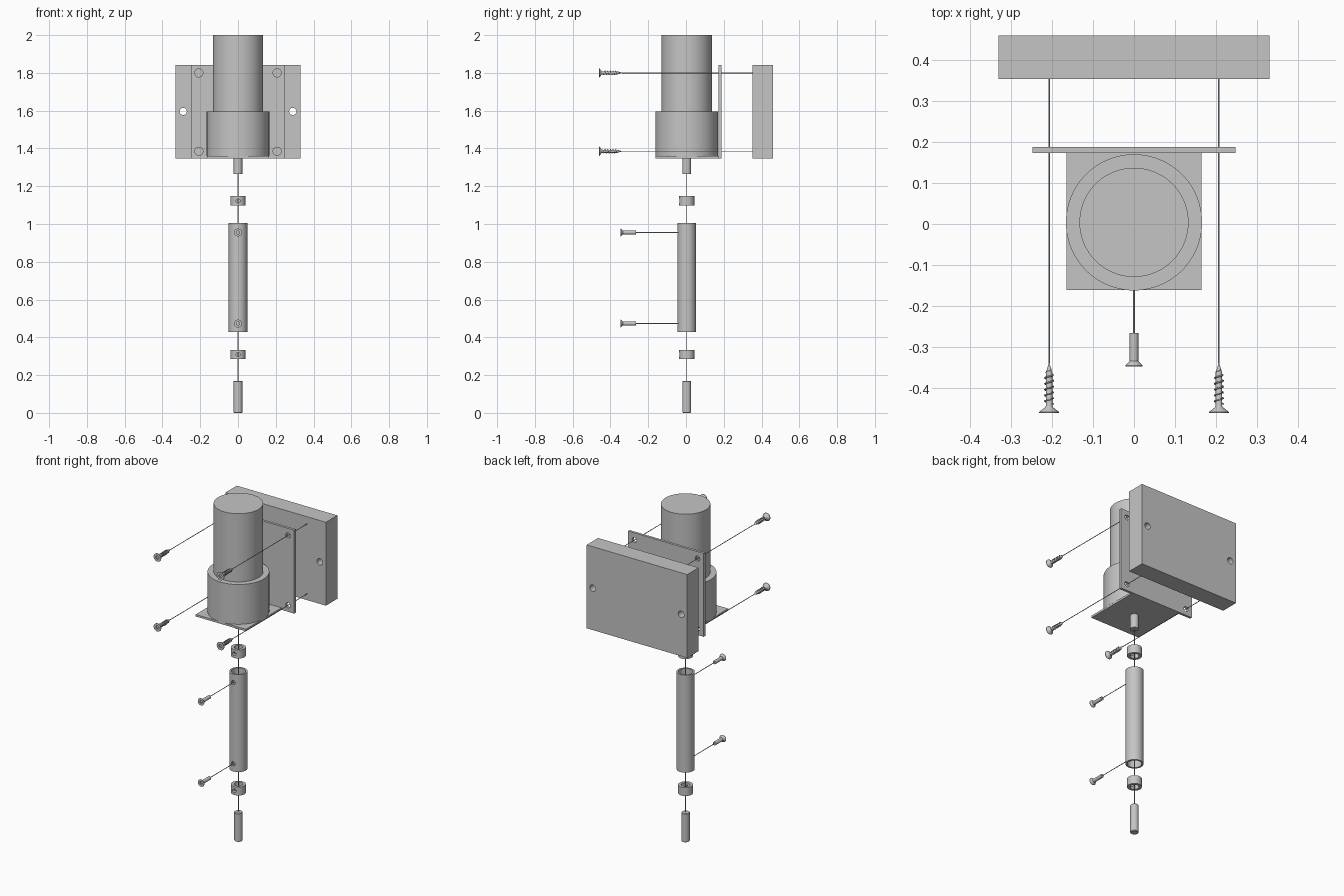
import bpy, bmesh, math
from mathutils import Matrix, Vector

if "Cube" in bpy.data.objects:
    bpy.data.objects.remove(bpy.data.objects["Cube"])

# One plain grey for every part
GREY = bpy.data.materials.new("plain grey")
GREY.use_nodes = True
GREY.diffuse_color = (0.56, 0.56, 0.56, 1)
GREY.node_tree.nodes["Principled BSDF"].inputs["Base Color"].default_value = GREY.diffuse_color

AXIS_Y = 0.004                              # shared axis of motor, tube and rods
TO_BACK = Matrix.Rotation(-math.pi / 2, 4, "X")  # turns +z into +y


def finish(name, bm, place):
    bmesh.ops.recalc_face_normals(bm, faces=bm.faces)
    mesh = bpy.data.meshes.new(name)
    bm.to_mesh(mesh)
    bm.free()
    mesh.transform(place)
    mesh.materials.append(GREY)
    ob = bpy.data.objects.new(name, mesh)
    bpy.context.collection.objects.link(ob)
    return ob


def box(name, low, high):
    bm = bmesh.new()
    bmesh.ops.create_cube(bm, size=1)
    low, high = Vector(low), Vector(high)
    place = Matrix.Translation((low + high) / 2) @ Matrix.Diagonal((*(high - low), 1))
    return finish(name, bm, place)


def lathe(name, profile, place, sides=48, closed=False):
    """Revolve (radius, height) points about z."""
    bm = bmesh.new()
    vs = [bm.verts.new((r, 0, z)) for r, z in profile]
    pairs = list(zip(vs, vs[1:])) + ([(vs[-1], vs[0])] if closed else [])
    edges = [bm.edges.new(p) for p in pairs]
    bmesh.ops.spin(bm, geom=vs + edges, cent=(0, 0, 0), axis=(0, 0, 1),
                   angle=math.tau, steps=sides, use_duplicate=False)
    bmesh.ops.remove_doubles(bm, verts=bm.verts, dist=0.00005)
    return finish(name, bm, place)


def rod(name, radius, length, place, sides=48):
    return lathe(name, [(0, 0), (radius, 0), (radius, length), (0, length)], place, sides)


def at(z):
    return Matrix.Translation((0, AXIS_Y, z))


def facing_back(x, y, z):
    return Matrix.Translation((x, y, z)) @ TO_BACK


def drill(target, radius, length, place, sides=24):
    cutter = rod("hole_cutter", radius, length, place, sides)
    cutter.hide_render = True
    mod = target.modifiers.new("hole", "BOOLEAN")
    mod.operation, mod.solver, mod.object = "DIFFERENCE", "EXACT", cutter
    bpy.context.view_layer.objects.active = target
    bpy.ops.object.modifier_apply(modifier=mod.name)
    bpy.data.objects.remove(cutter)


def smooth(ob):
    bpy.ops.object.select_all(action="DESELECT")
    ob.select_set(True)
    bpy.context.view_layer.objects.active = ob
    bpy.ops.object.shade_smooth_by_angle(angle=math.radians(35))


# Mounting board and bracket
SCREW_X, SCREW_Z = 0.207, (1.385, 1.8)
board = box("mounting_board", (-0.33, 0.353, 1.347), (0.33, 0.46, 1.842))
bracket = box("bracket_back_plate", (-0.248, 0.173, 1.347), (0.248, 0.188, 1.842))
box("bracket_base_plate", (-0.165, -0.161, 1.347), (0.165, 0.173, 1.359))
for side in (-1, 1):
    drill(board, 0.019, 0.2, facing_back(side * 0.29, 0.3, 1.596))
    for z in SCREW_Z:
        drill(bracket, 0.015, 0.1, facing_back(side * SCREW_X, 0.13, z))

# Motor with stepped housing and output shaft
lathe("motor_housing", [(0, 1.359), (0.166, 1.359), (0.166, 1.595),
                        (0.133, 1.595), (0.133, 2), (0, 2)], at(0), sides=96)
rod("motor_shaft", 0.023, 0.084, at(1.264))

# Coupling tube, collars and lower rod
TUBE_Z = (0.473, 0.955)
tube = lathe("coupling_tube", [(0.049, 0.427), (0.049, 1.005), (0.039, 1.005), (0.039, 0.427)],
             at(0), closed=True)
for z in TUBE_Z:
    drill(tube, 0.012, 0.1, facing_back(0, -0.1, z))
for label, z in (("upper", 1.097), ("lower", 0.284)):
    collar = lathe(label + "_collar", [(0.04, 0), (0.04, 0.05), (0.024, 0.05), (0.024, 0)],
                   at(z), closed=True)
    drill(collar, 0.011, 0.1, facing_back(0, -0.1, z + 0.025))
lathe("lower_rod", [(0, 0), (0.02, 0), (0.023, 0.003), (0.023, 0.167), (0.02, 0.17), (0, 0.17)],
      at(0))


def thread(name, place):
    """Helical ridge that tapers with the screw point."""
    curve = bpy.data.curves.new(name, "CURVE")
    curve.dimensions = "3D"
    curve.bevel_depth, curve.bevel_resolution = 0.002, 0
    curve.use_fill_caps = True
    spline = curve.splines.new("POLY")
    count = 110
    spline.points.add(count - 1)
    for i, p in enumerate(spline.points):
        t = i / (count - 1)
        radius = 0.0105 * min(1, (1 - t) * 3 + 0.4)
        turn = t * 6 * math.tau
        p.co = (radius * math.cos(turn), radius * math.sin(turn), 0.022 + 0.085 * t, 1)
    curve.materials.append(GREY)
    ob = bpy.data.objects.new(name, curve)
    ob.matrix_world = place
    bpy.context.collection.objects.link(ob)


# Wood screws with guide lines to the board
for side, label in ((-1, "right"), (1, "left")):
    for z, level in zip(SCREW_Z, ("lower", "upper")):
        place = facing_back(side * SCREW_X, -0.461, z)
        name = level + "_" + label
        screw = lathe(name + "_wood_screw",
                      [(0, 0), (0.024, 0), (0.024, 0.003), (0.01, 0.014),
                       (0.008, 0.018), (0.008, 0.098), (0, 0.124)], place, sides=32)
        drill(screw, 0.011, 0.016, facing_back(side * SCREW_X, -0.47, z), sides=6)
        thread(name + "_screw_thread", place)
        rod(name + "_guide_line", 0.002, 0.693, facing_back(side * SCREW_X, -0.34, z), 8)

# Machine screws with guide lines to the tube
for z, level in zip(TUBE_Z, ("lower", "upper")):
    screw = lathe(level + "_machine_screw",
                  [(0, 0), (0.021, 0), (0.021, 0.002), (0.0105, 0.013), (0.0105, 0.081),
                   (0, 0.081)], facing_back(0, -0.347, z), sides=32)
    drill(screw, 0.009, 0.016, facing_back(0, -0.355, z), sides=6)
    rod(level + "_machine_guide_line", 0.002, 0.225, facing_back(0, -0.267, z), 8)

# Central guide line between the aligned parts
rod("central_guide_line", 0.002, 1.097, at(0.169), 8)

for ob in list(bpy.context.collection.objects):
    if ob.type == "MESH" and GREY.name in ob.data.materials:
        smooth(ob)
